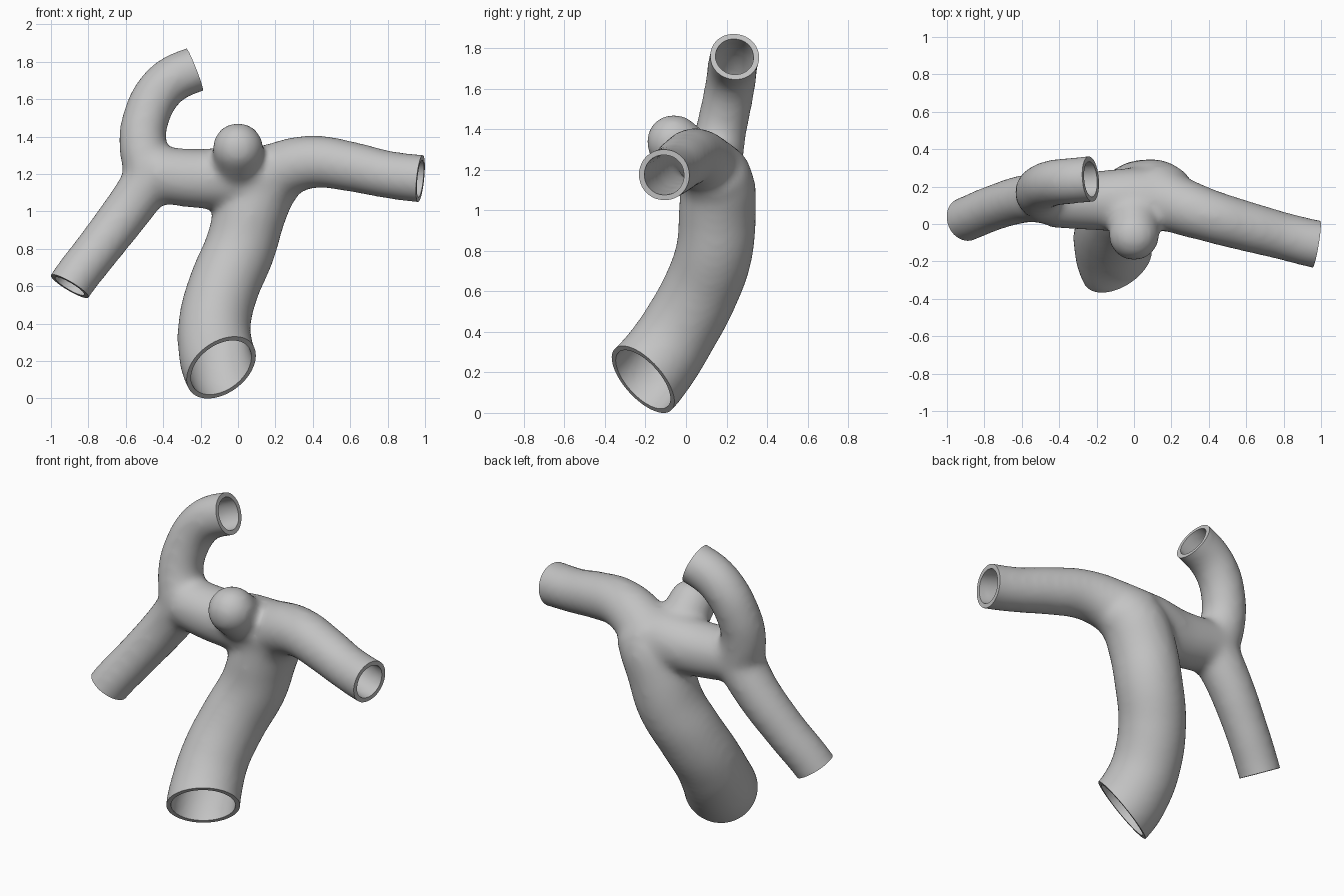
import bpy
import math
from mathutils import Vector

if "Cube" in bpy.data.objects:
    bpy.data.objects.remove(bpy.data.objects["Cube"])

tissue = bpy.data.materials.new("light_grey")
tissue.use_nodes = True
grey = (0.55, 0.55, 0.55, 1)
tissue.diffuse_color = grey
tissue.node_tree.nodes["Principled BSDF"].inputs["Base Color"].default_value = grey

# Centre lines: points are x, y, z, radius; "out" is the direction of the open end
TRUNK_POINTS = [(.2, .13, 1.2, .165), (.12, .155, 1.11, .185), (.07, .155, 1, .187), (.01, .14, .8, .187),
                (-.075, .07, .6, .187), (-.125, -.04, .4, .19), (-.12, -.125, .27, .197), (-.09, -.212, .165, .205)]
BRANCHES = {
    "trunk": (TRUNK_POINTS, (.45, -.66, -.6)),
    "left_arm": ([(.1, .16, 1.15, .175), (.24, .1, 1.225, .15), (.4, .045, 1.265, .137), (.6, -.012, 1.24, .13),
                  (.8, -.065, 1.197, .123), (.975, -.108, 1.175, .125)], (.98, -.16, -.1)),
    "body": ([(.15, .13, 1.18, .165), (0, .13, 1.18, .168), (-.2, .125, 1.175, .155),
              (-.45, .13, 1.2, .145)], None),
    "lower_branch": ([(-.46, .14, 1.19, .135), (-.58, .135, 1.02, .125), (-.74, .09, .81, .118),
                      (-.9, .025, .6, .116)], (-.5, -.2, -.84)),
    "upper_branch": ([(-.47, .14, 1.2, .135), (-.51, .17, 1.38, .122), (-.485, .2, 1.52, .12),
                      (-.43, .22, 1.63, .12), (-.345, .23, 1.71, .12), (-.232, .24, 1.758, .12)], (.92, .08, .36)),
}
BUMP_BASE, BUMP_TIP = Vector((0, .1, 1.2)), Vector((0, -.06, 1.338))


def tube(name, points, out, inset, extra):
    """Sweep a capped round tube along a smooth line, running past its open end."""
    points = list(points)
    if out:
        end = Vector(points[-1][:3]) + Vector(out).normalized() * extra
        points.append((*end, points[-1][3]))
    curve = bpy.data.curves.new(name, "CURVE")
    curve.dimensions = "3D"
    curve.bevel_depth = 1
    curve.bevel_resolution = 8
    curve.use_fill_caps = True
    spline = curve.splines.new("BEZIER")
    spline.resolution_u = 8
    spline.bezier_points.add(len(points) - 1)
    for bp, (x, y, z, r) in zip(spline.bezier_points, points):
        bp.co = (x, y, z)
        bp.radius = r - inset
        bp.handle_left_type = bp.handle_right_type = "AUTO"
    ob = bpy.data.objects.new(name, curve)
    bpy.context.collection.objects.link(ob)
    return ob


def select_only(objects, active):
    bpy.ops.object.select_all(action="DESELECT")
    for ob in objects:
        ob.select_set(True)
    bpy.context.view_layer.objects.active = active


def bake(ob):
    """Replace an object's mesh by its modified result."""
    depsgraph = bpy.context.evaluated_depsgraph_get()
    mesh = bpy.data.meshes.new_from_object(ob.evaluated_get(depsgraph))
    ob.modifiers.clear()
    ob.data = mesh


def blended(name, inset, extra):
    """Fuse all tubes and the bump into one soft branching skin."""
    parts = [tube(key, pts, out, inset, extra) for key, (pts, out) in BRANCHES.items()]
    select_only(parts, parts[0])
    bpy.ops.object.convert(target="MESH")
    parts = list(bpy.context.selected_objects)
    for i in range(7):
        bpy.ops.mesh.primitive_uv_sphere_add(radius=.132 - inset, location=BUMP_BASE.lerp(BUMP_TIP, i / 6))
        parts.append(bpy.context.object)
    select_only(parts, parts[0])
    bpy.ops.object.join()
    ob = bpy.context.object
    ob.name = name
    remesh = ob.modifiers.new("fuse", "REMESH")
    remesh.mode = "VOXEL"
    remesh.voxel_size = .018
    smooth = ob.modifiers.new("soften", "SMOOTH")
    smooth.factor = .5
    smooth.iterations = 22
    bake(ob)
    return ob


def cut(ob, cutter):
    mod = ob.modifiers.new("cut", "BOOLEAN")
    mod.operation = "DIFFERENCE"
    mod.solver = "EXACT"
    mod.object = cutter
    bpy.context.view_layer.update()
    bake(ob)
    bpy.data.objects.remove(cutter)


vessel = blended("branching_vessel", -.005, .14)
lumen = blended("lumen_cutter", .021, .24)

# Trim the open ends flat
for points, out in BRANCHES.values():
    if out:
        axis = Vector(out).normalized()
        centre = Vector(points[-1][:3]) + axis * .15
        bpy.ops.mesh.primitive_cylinder_add(radius=.27, depth=.3, location=centre,
                                            rotation=axis.to_track_quat("Z", "Y").to_euler())
        cut(vessel, bpy.context.object)

# Hollow out the inside
cut(vessel, lumen)

vessel.data.materials.clear()
vessel.data.materials.append(tissue)
select_only([vessel], vessel)
bpy.ops.object.shade_smooth_by_angle(angle=math.radians(40))
